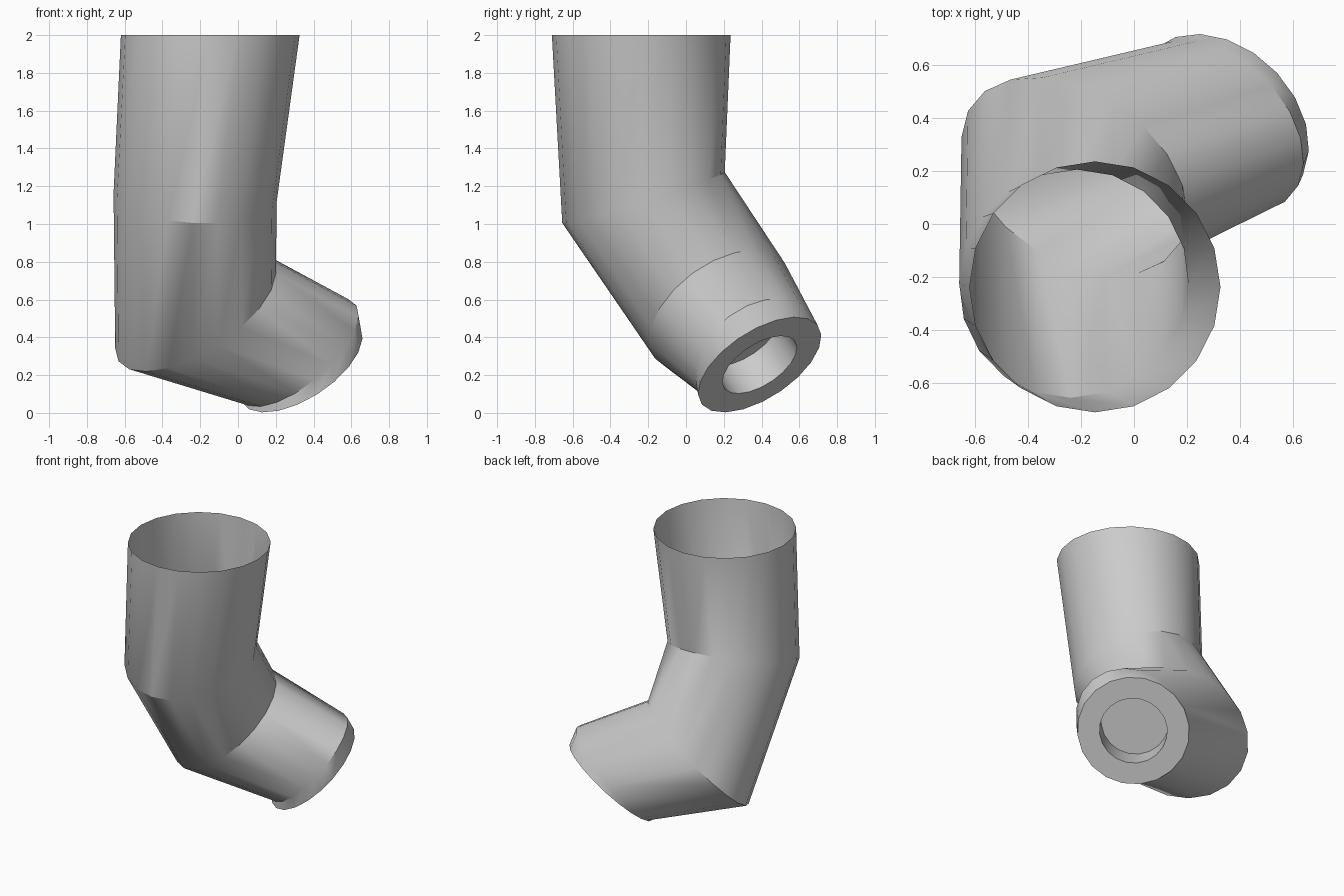
import bpy, bmesh
from math import cos, sin, pi, radians
from mathutils import Vector

if "Cube" in bpy.data.objects:
    bpy.data.objects.remove(bpy.data.objects["Cube"])

SIDES = 20

# Path stations: centre, radius, ring plane normal (None = mitre bisector)
stations = [
    (Vector((-0.147, -0.237, 2.0)), 0.473, Vector((0, 0, -1))),
    (Vector((-0.227, -0.225, 1.14)), 0.432, None),
    (Vector((-0.225, 0.18, 0.54)), 0.426, Vector((0.5, 0.5, -0.7))),
    (Vector((0.32, 0.37, 0.32)), 0.36, Vector((0.6, 0.46, -0.66))),
    (Vector((0.333, 0.39, 0.255)), 0.372, Vector((0.48, 0.48, -0.735))),
]

bm = bmesh.new()


def circle(centre, radius, u, v):
    return [centre + radius * (cos(2 * pi * i / SIDES) * u + sin(2 * pi * i / SIDES) * v)
            for i in range(SIDES)]


def add_ring(points):
    return [bm.verts.new(p) for p in points]


def bridge(a, b):
    for i in range(SIDES):
        j = (i + 1) % SIDES
        bm.faces.new((a[i], a[j], b[j], b[i]))


# Bent pipe: a carried circle is projected onto each mitre plane
axis = Vector((0, 0, -1))
u, v = Vector((1, 0, 0)), Vector((0, -1, 0))
last = len(stations) - 1
previous = None
for k, (centre, radius, normal) in enumerate(stations):
    direction = axis
    if k == last:
        direction = normal.normalized()
    elif k > 0:
        direction = (centre - stations[k - 1][0]).normalized()
    turn = axis.rotation_difference(direction)
    u, v, axis = turn @ u, turn @ v, direction
    if normal is None:
        normal = direction + (stations[k + 1][0] - centre).normalized()
    n = normal.normalized()
    if k == 0:
        u, v = Vector((1, 0, 0)), Vector((0, -1, 0))
    points = [p + direction * (n.dot(centre - p) / n.dot(direction))
              for p in circle(centre, radius, u, v)]
    ring = add_ring(points)
    if previous:
        bridge(previous, ring)
    previous = ring

# End face with a round blind socket
end = stations[-1][0]
lip = add_ring(circle(end, 0.225, u, v))
floor = add_ring(circle(end - axis * 0.2, 0.225, u, v))
bridge(previous, lip)
bridge(lip, floor)
bm.faces.new(floor)
# Faces wind consistently along the path; orient them outward
first = bm.faces[:][0] if not hasattr(bm.faces, "ensure_lookup_table") else None
bm.faces.ensure_lookup_table()
first = bm.faces[0]
first.normal_update()
if first.normal.dot(first.calc_center_median() - Vector((-0.187, -0.231, 1.57))) < 0:
    bmesh.ops.reverse_faces(bm, faces=bm.faces[:])

mesh = bpy.data.meshes.new("bent_pipe")
bm.to_mesh(mesh)
bm.free()
pipe = bpy.data.objects.new("bent_pipe", mesh)
bpy.context.collection.objects.link(pipe)
bpy.context.view_layer.objects.active = pipe
pipe.select_set(True)
bpy.ops.object.shade_smooth_by_angle(angle=radians(30))
